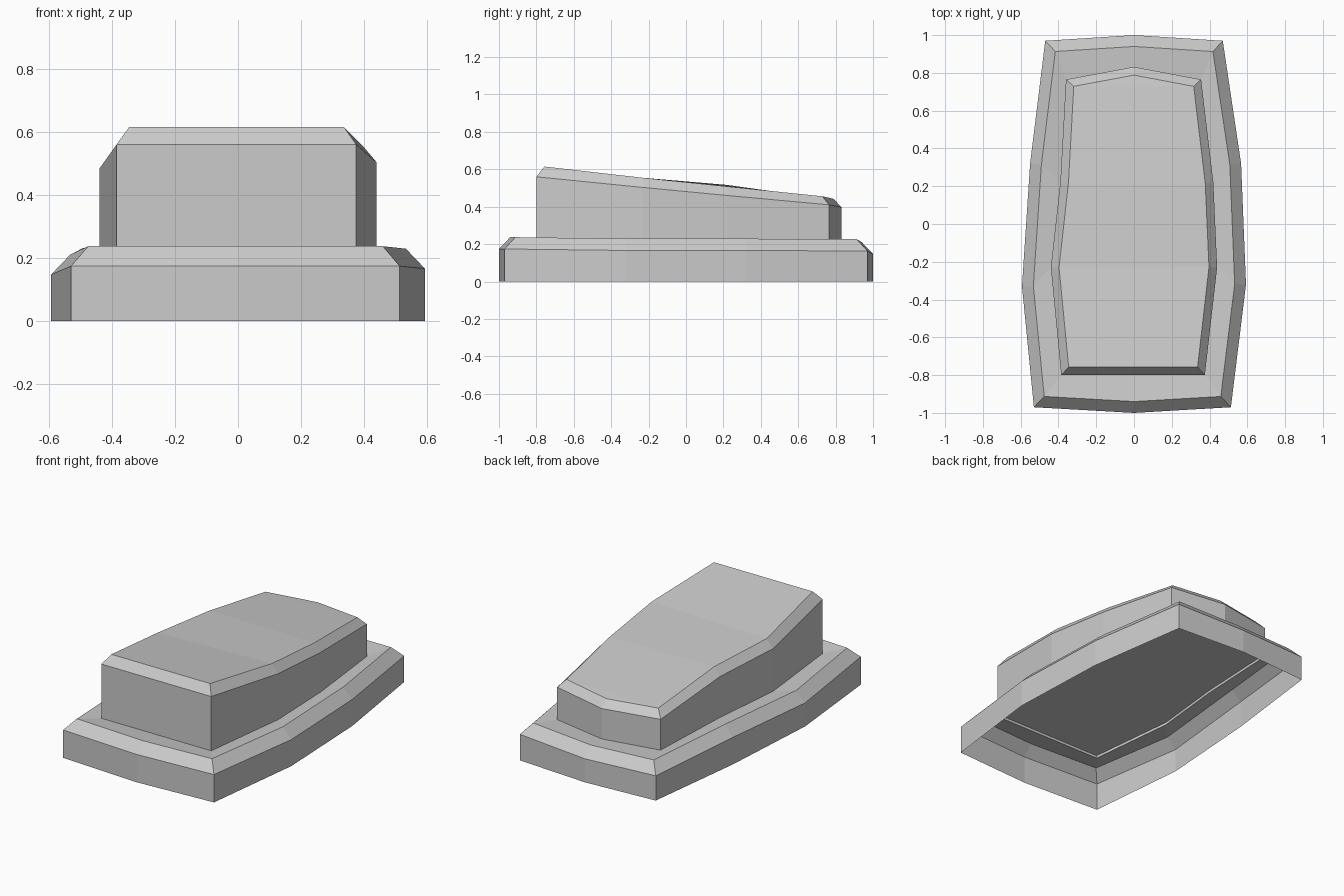
import bpy
import bmesh
from mathutils import Vector

cube = bpy.data.objects.get("Cube")
if cube:
    bpy.data.objects.remove(cube, do_unlink=True)

grey = bpy.data.materials.new("plain_grey")
grey.use_nodes = True
grey.diffuse_color = (0.6, 0.6, 0.6, 1)
shader = next(n for n in grey.node_tree.nodes if n.type == "BSDF_PRINCIPLED")
shader.inputs["Base Color"].default_value = grey.diffuse_color


def inset(outline, distance, height):
    """Mitred inward offset of a counter-clockwise outline, raised by a height rule."""
    ring = []
    for i, point in enumerate(outline):
        before = Vector(outline[i - 1][:2])
        here = Vector(point[:2])
        after = Vector(outline[(i + 1) % len(outline)][:2])
        first = (here - before).normalized()
        second = (after - here).normalized()
        normal_a = Vector((-first.y, first.x))
        normal_b = Vector((-second.y, second.x))
        spot = here + (normal_a + normal_b) * distance / (1 + normal_a.dot(normal_b))
        ring.append((spot.x, spot.y, height(spot.y, point[2])))
    return ring


def at_height(outline, height):
    return [(x, y, height(y, z)) for x, y, z in outline]


def loft(name, rings, cap=False):
    """Flat-shaded skin through matching rings, with an optional cap on the last."""
    bm = bmesh.new()
    loops = [[bm.verts.new(p) for p in ring] for ring in rings]
    for low, high in zip(loops, loops[1:]):
        for i in range(len(low)):
            j = (i + 1) % len(low)
            bm.faces.new((low[i], low[j], high[j], high[i]))
    if cap:
        # Rungs across the outline, from front to back
        top = loops[-1]
        bm.faces.new((top[0], top[1], top[2], top[-2], top[-1]))
        for i in (2, 3):
            bm.faces.new((top[i], top[i + 1], top[-i - 1], top[-i]))
        bm.faces.new(top[4:7])
    mesh = bpy.data.meshes.new(name)
    bm.to_mesh(mesh)
    bm.free()
    mesh.materials.append(grey)
    obj = bpy.data.objects.new(name, mesh)
    bpy.context.collection.objects.link(obj)
    return obj


def ledge_height(y, z):
    return 0.214 - 0.0085 * y


# Upper edge of each wall, counter-clockwise from the front middle
base_edge = [(0, -1, .174), (.513, -.97, .174), (.593, -.32, .166), (.567, .32, .166),
             (.47, .97, .163), (0, 1, .147), (-.47, .97, .155), (-.55, .32, .169),
             (-.593, -.33, .147), (-.53, -.97, .174)]
body_edge = [(0, -.8, .56), (.375, -.8, .56), (.44, -.23, .503), (.42, .22, .46),
             (.355, .765, .41), (0, .832, .397), (-.36, .765, .4), (-.39, .22, .468),
             (-.44, -.23, .483), (-.385, -.8, .56)]

# Open-bottomed base with sloped rim and ledge dipping to the body
ledge_inner = at_height(body_edge, ledge_height)
loft("base_shell", [
    at_height(base_edge, lambda y, z: 0),
    base_edge,
    inset(base_edge, 0.06, lambda y, z: z + 0.063),
    ledge_inner,
])

# Raised body with bevelled, sloping lid
lid_edge = inset(body_edge, 0.043, lambda y, z: z + 0.05 - 0.006 * y)
loft("raised_body", [ledge_inner, body_edge, lid_edge], cap=True)

# Floor closing the body underneath
floor = inset(body_edge, 0.003, lambda y, z: 0.228 - 0.0085 * y)
loft("body_floor", [floor], cap=True)
